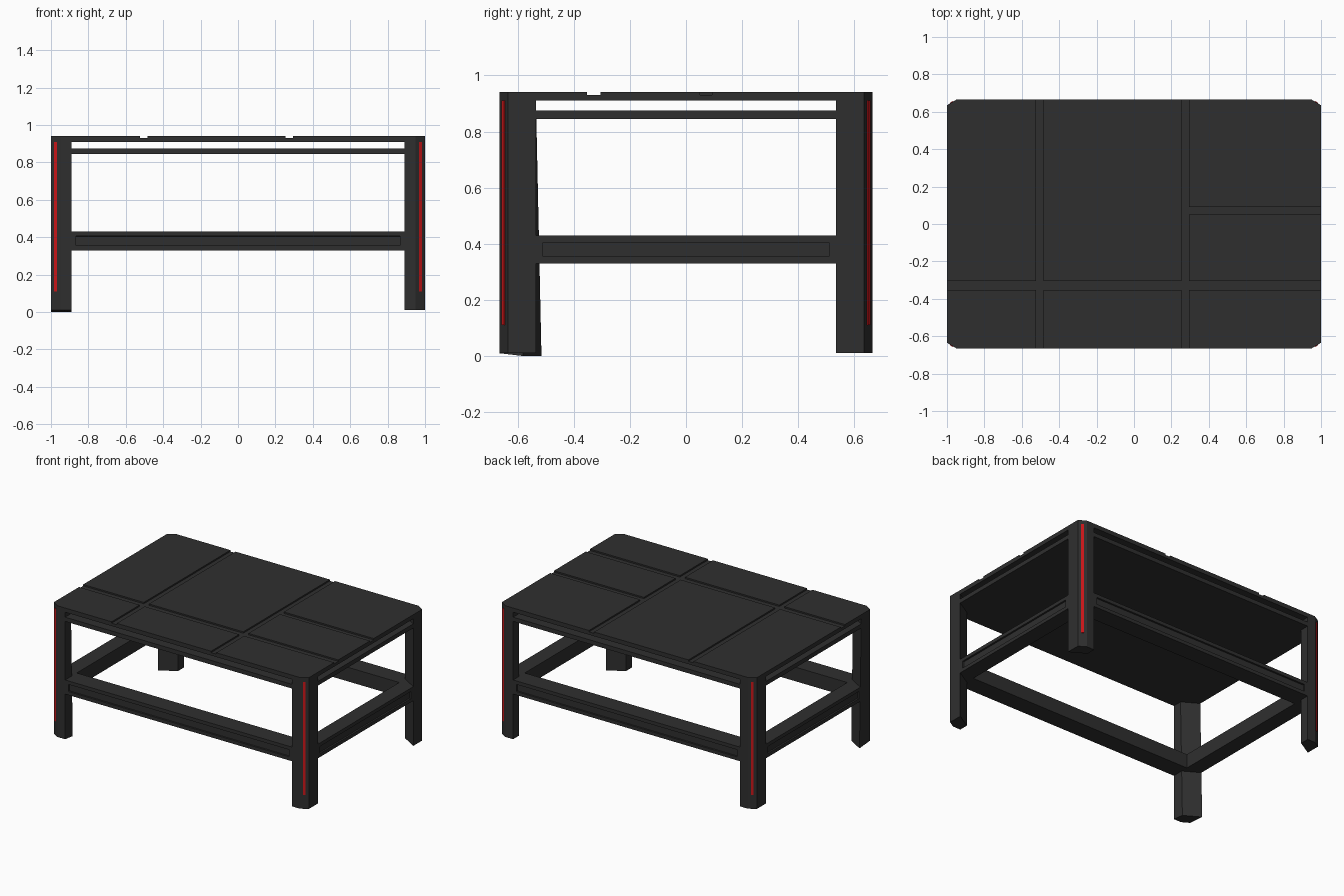
import bpy, bmesh
from mathutils import Vector

if "Cube" in bpy.data.objects:
    bpy.data.objects.remove(bpy.data.objects["Cube"])


def material(name, col):
    m = bpy.data.materials.new(name)
    m.diffuse_color = (*col, 1)
    m.use_nodes = True
    m.node_tree.nodes["Principled BSDF"].inputs["Base Color"].default_value = m.diffuse_color
    return m


DARK = material("charcoal", (0.028, 0.028, 0.028))
RED = material("red", (0.62, 0.008, 0.010))

X, Y = 1.0, 0.665          # outer half sizes
IX, IY = 0.89, 0.535       # inner edge of legs and rails
CX, CY = 0.95, 0.635       # where the corner chamfers start


def finish(name, bm, mat):
    bmesh.ops.recalc_face_normals(bm, faces=bm.faces)
    me = bpy.data.meshes.new(name)
    bm.to_mesh(me)
    bm.free()
    me.materials.append(mat)
    ob = bpy.data.objects.new(name, me)
    bpy.context.collection.objects.link(ob)
    return ob


def prism_bm(pts, z0, z1):
    bm = bmesh.new()
    lo = [bm.verts.new((x, y, z0)) for x, y in pts]
    hi = [bm.verts.new((x, y, z1)) for x, y in pts]
    bm.faces.new(lo)
    bm.faces.new(hi)
    n = len(pts)
    for i in range(n):
        j = (i + 1) % n
        bm.faces.new((lo[i], lo[j], hi[j], hi[i]))
    bmesh.ops.recalc_face_normals(bm, faces=bm.faces)
    return bm


def rect(x0, x1, y0, y1):
    return [(x0, y0), (x1, y0), (x1, y1), (x0, y1)]


# Table top with cut grooves, and the thin shelf right under it
outline = [(X, CY), (CX, Y), (-CX, Y), (-X, CY),
           (-X, -CY), (-CX, -Y), (CX, -Y), (X, -CY)]
top = finish("table_top", prism_bm(outline, 0.91, 0.94), DARK)
finish("under_shelf", prism_bm(outline, 0.845, 0.875), DARK)

grooves = [(-0.525, -0.485, -1, 1), (0.255, 0.295, -1, 1),
           (-1.2, 1.2, -0.352, -0.305), (0.275, 1.2, 0.05, 0.092)]
for i, g in enumerate(grooves):
    cutter = finish(f"groove_cutter_{i}", prism_bm(rect(*g), 0.93, 0.97), DARK)
    cutter.hide_render = True
    cutter.hide_set(True)
    mod = top.modifiers.new("groove", 'BOOLEAN')
    mod.operation = 'DIFFERENCE'
    mod.solver = 'EXACT'
    mod.object = cutter
# bake the grooves and remove the cutters
bpy.context.view_layer.update()
baked = bpy.data.meshes.new_from_object(
    top.evaluated_get(bpy.context.evaluated_depsgraph_get()))
top.modifiers.clear()
top.data = baked
for ob in [o for o in bpy.data.objects if "cutter" in o.name]:
    bpy.data.objects.remove(ob)

# Legs: chamfered outside, cut diagonally inside, with a red strip on the chamfer
leg_profile = [(X, IY), (X, CY), (CX, Y), (IX, Y), (IX, 0.60)]
p, q = Vector((X, CY)), Vector((CX, Y))
out = Vector((0.03, 0.05)).normalized() * 0.003
a, b = p.lerp(q, 0.35), p.lerp(q, 0.65)
strip_profile = [a + out, b + out, b - out, a - out]

for sx, xn in ((-1, "left"), (1, "right")):
    for sy, yn in ((-1, "front"), (1, "back")):
        def flip(pts):
            return [(x * sx, y * sy) for x, y in pts]
        bm = prism_bm(flip(leg_profile), 0.01, 0.925)
        if (sx, sy) == (-1, -1):
            # this foot is pulled slightly inward at the bottom
            for v in bm.verts:
                if v.co.z < 0.1 and v.co.y > -0.61:
                    v.co.y += 0.02
                    v.co.z = 0.0
        finish(f"{yn}_{xn}_leg", bm, DARK)
        finish(f"{yn}_{xn}_red_strip", prism_bm(flip(strip_profile), 0.11, 0.91), RED)
        # block joining two rails behind the leg
        finish(f"{yn}_{xn}_rail_corner",
               prism_bm(flip([(X, IY), (IX, IY), (IX, 0.60)]), 0.33, 0.43), DARK)


# Lower rails with a recessed panel on the outer face
def rail(name, r, normal):
    bm = prism_bm(rect(*r), 0.33, 0.43)
    face = max(bm.faces, key=lambda f: f.normal.dot(normal))
    bmesh.ops.inset_region(bm, faces=[face], thickness=0.035)
    bmesh.ops.inset_region(bm, faces=[face], thickness=0.0005, depth=-0.012)
    finish(name, bm, DARK)


rail("front_rail", (-IX, IX, -Y, -IY), Vector((0, -1, 0)))
rail("back_rail", (-IX, IX, IY, Y), Vector((0, 1, 0)))
rail("left_rail", (-X, -IX, -IY, IY), Vector((-1, 0, 0)))
rail("right_rail", (IX, X, -IY, IY), Vector((1, 0, 0)))
